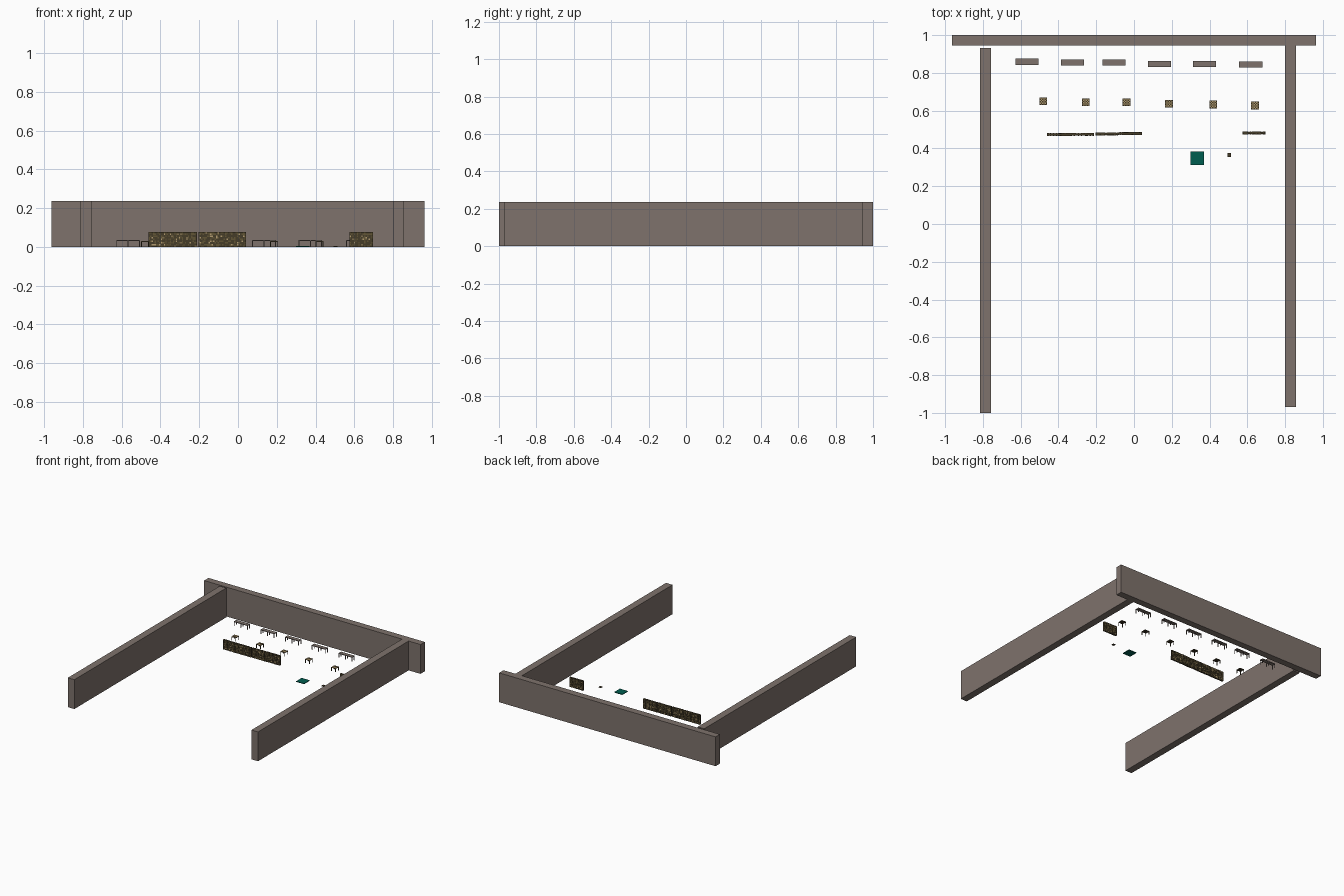
import bpy, bmesh, random
from mathutils import Matrix, Vector

if "Cube" in bpy.data.objects:
    bpy.data.objects.remove(bpy.data.objects["Cube"])
random.seed(4)

def mat(name, c):
    m = bpy.data.materials.new(name)
    m.diffuse_color = (*c, 1)
    m.use_nodes = True
    m.node_tree.nodes["Principled BSDF"].inputs["Base Color"].default_value = m.diffuse_color
    return m

STONE = mat("grey brown", (0.21, 0.17, 0.15))
DARK = mat("dark brown", (0.06, 0.045, 0.022))
OLIVE = mat("olive brown", (0.12, 0.09, 0.035))
TAN = mat("tan", (0.45, 0.33, 0.16))
GREEN = mat("deep green", (0.0, 0.11, 0.08))

def build(name, boxes, mats):
    """boxes: (x0, x1, y0, y1, z0, z1, material index)"""
    bm = bmesh.new()
    for x0, x1, y0, y1, z0, z1, mi in boxes:
        mx = Matrix.Translation(Vector((x0 + x1, y0 + y1, z0 + z1)) / 2) @ \
            Matrix.Diagonal((x1 - x0, y1 - y0, z1 - z0, 1))
        r = bmesh.ops.create_cube(bm, size=1, matrix=mx)
        for f in {f for v in r["verts"] for f in v.link_faces}:
            f.material_index = mi
    me = bpy.data.meshes.new(name)
    bm.to_mesh(me)
    bm.free()
    for m in mats:
        me.materials.append(m)
    ob = bpy.data.objects.new(name, me)
    bpy.context.collection.objects.link(ob)
    return ob

# Walls
build("back_wall", [(-0.963, 0.963, 0.945, 1.0, 0, 0.236, 0)], [STONE])
build("left_wall", [(-0.815, -0.757, -1.0, 0.932, 0, 0.236, 0)], [STONE])
build("right_wall", [(0.799, 0.857, -0.97, 0.945, 0, 0.236, 0)], [STONE])

# Long benches: thin top, two end supports and a middle one
for i, (x, y) in enumerate([(-0.567, 0.859), (-0.325, 0.854), (-0.107, 0.854),
                            (0.134, 0.848), (0.373, 0.848), (0.618, 0.845)]):
    parts = [(x - 0.061, x + 0.061, y - 0.016, y + 0.016, 0.031, 0.036, 0)]
    for dx in (-0.0585, 0, 0.0585):
        for dy in (-0.0135, 0.0135):
            parts.append((x + dx - 0.0025, x + dx + 0.0025,
                          y + dy - 0.0025, y + dy + 0.0025, 0, 0.031, 0))
    build(f"bench_{i + 1}", parts, [STONE])

# Square stools with a chequered seat on four legs
for i, (x, y) in enumerate([(-0.48, 0.65), (-0.256, 0.645), (-0.04, 0.645),
                            (0.185, 0.637), (0.42, 0.633), (0.64, 0.628)]):
    h, n = 0.0205, 6
    parts = [(x - h, x + h, y - h, y + h, 0.026, 0.029, 0)]
    s = 2 * h / n
    for a in range(n):
        for b in range(n):
            if (a + b) % 2:
                parts.append((x - h + a * s, x - h + a * s + s,
                              y - h + b * s, y - h + b * s + s, 0.029, 0.030, 1))
            else:
                parts.append((x - h + a * s, x - h + a * s + s,
                              y - h + b * s, y - h + b * s + s, 0.029, 0.0295, 0))
    for dx in (-0.018, 0.018):
        for dy in (-0.018, 0.018):
            parts.append((x + dx - 0.002, x + dx + 0.002,
                          y + dy - 0.002, y + dy + 0.002, 0, 0.026, 0))
    build(f"stool_{i + 1}", parts, [DARK, TAN])

# Upright carved screens: core panel with rows of small blocks on both faces
for i, (x0, x1, y) in enumerate([(-0.461, -0.336, 0.474), (-0.336, -0.212, 0.475),
                                 (-0.205, -0.083, 0.477), (-0.083, 0.042, 0.479),
                                 (0.575, 0.697, 0.482)]):
    parts = [(x0, x1, y - 0.005, y + 0.005, 0, 0.077, 0)]
    nx, nz = 16, 9
    sx, sz = (x1 - x0) / nx, 0.078 / nz
    for a in range(nx):
        for b in range(nz):
            for side in (-1, 1):
                d = random.uniform(0.001, 0.003)
                ya, yb = sorted((y + side * 0.005, y + side * (0.005 + d)))
                k = random.choices((0, 1, 2), (6, 4, 1))[0]
                parts.append((x0 + a * sx, x0 + a * sx + sx * 0.9, ya, yb,
                              b * sz, b * sz + sz * 0.9, k))
    build(f"screen_{i + 1}", parts, [DARK, OLIVE, TAN])

# Floor plates
build("green_mat", [(0.299, 0.37, 0.312, 0.383, 0, 0.005, 0)], [GREEN])
build("small_block", [(0.494, 0.514, 0.356, 0.376, 0, 0.005, 0)], [DARK])
